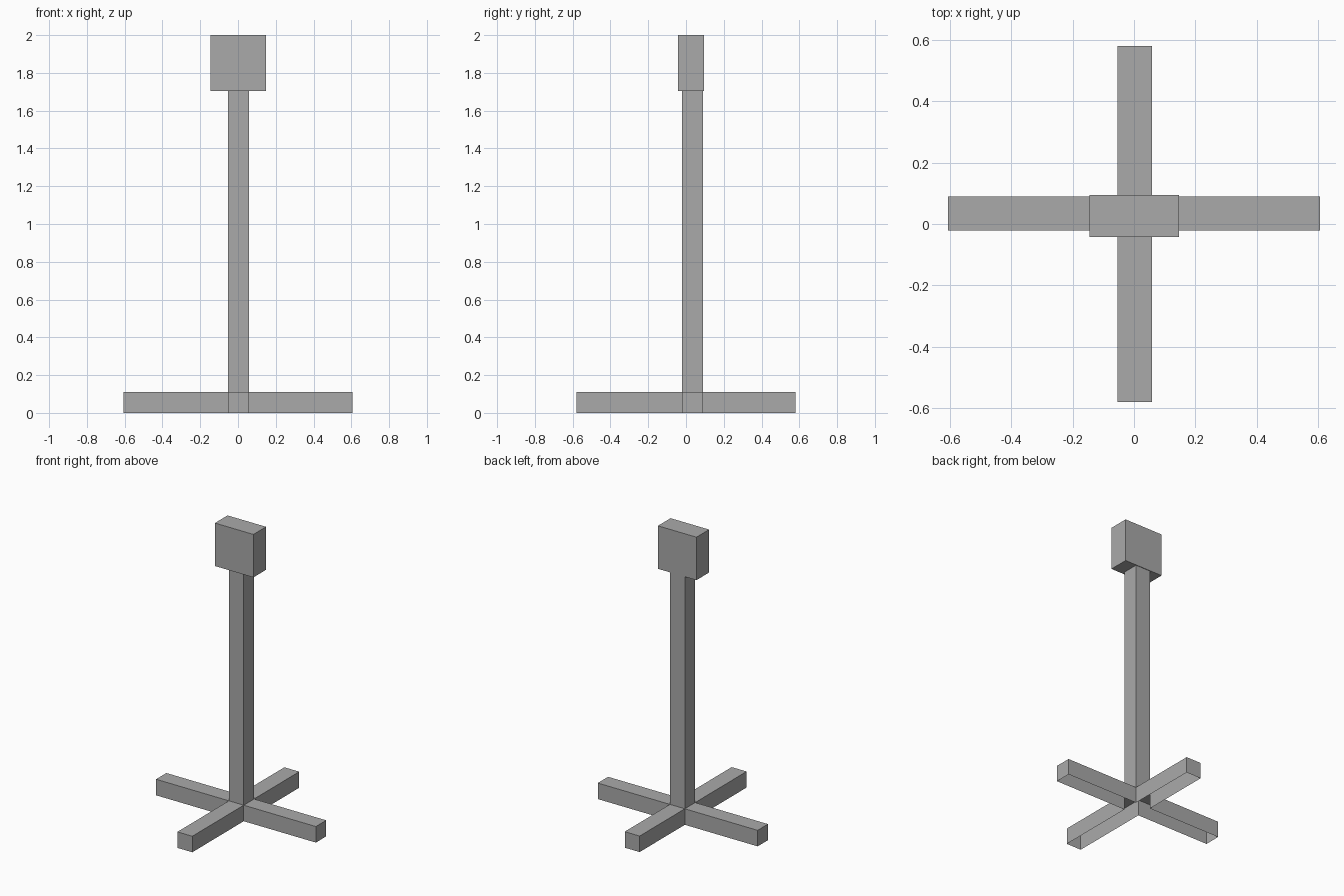
import bpy
import bmesh
from mathutils import Vector

cube = bpy.data.objects.get("Cube")
if cube:
    bpy.data.objects.remove(cube, do_unlink=True)

# Single flat grey
GREY = (0.4, 0.4, 0.4, 1.0)
grey = bpy.data.materials.new("plain_grey")
grey.use_nodes = True
grey.diffuse_color = GREY
grey.node_tree.nodes["Principled BSDF"].inputs["Base Color"].default_value = GREY


def add_box(bm, low, high):
    low, high = Vector(low), Vector(high)
    verts = bmesh.ops.create_cube(bm, size=1)["verts"]
    for v in verts:
        v.co = (low + high) / 2 + v.co * (high - low)


def finish(bm, name):
    bmesh.ops.recalc_face_normals(bm, faces=bm.faces)
    mesh = bpy.data.meshes.new(name)
    bm.to_mesh(mesh)
    bm.free()
    mesh.materials.append(grey)
    obj = bpy.data.objects.new(name, mesh)
    bpy.context.collection.objects.link(obj)


LEG_X, LEG_Y = 0.607, 0.58
HEAD_BOTTOM = 1.705

# Post and cross base: a hub whose sides are drawn out into legs and top into a post
bm = bmesh.new()
add_box(bm, (-0.054, -0.022, 0), (0.059, 0.09, 0.11))
bm.normal_update()
bottom = [f for f in bm.faces if f.normal.z < -0.5]
bmesh.ops.delete(bm, geom=bottom, context="FACES_ONLY")
ends = bmesh.ops.extrude_discrete_faces(bm, faces=list(bm.faces))["faces"]
for f in ends:
    f.normal_update()
    n = f.normal.copy()
    for v in f.verts:
        if abs(n.x) > 0.5:
            v.co.x = LEG_X * n.x
        elif abs(n.y) > 0.5:
            v.co.y = LEG_Y * n.y
        else:
            v.co.z = HEAD_BOTTOM

# The underside of the base and the post's hidden end stay open
bm.normal_update()
open_faces = [f for f in bm.faces
              if f.normal.z < -0.5 or f.calc_center_median().z > HEAD_BOTTOM - 0.01]
bmesh.ops.delete(bm, geom=open_faces, context="FACES_ONLY")
bmesh.ops.remove_doubles(bm, verts=bm.verts, dist=0.0001)
finish(bm, "post_and_cross_base")

# Head block
bm = bmesh.new()
add_box(bm, (-0.145, -0.043, HEAD_BOTTOM), (0.147, 0.094, 2))
finish(bm, "head_block")
